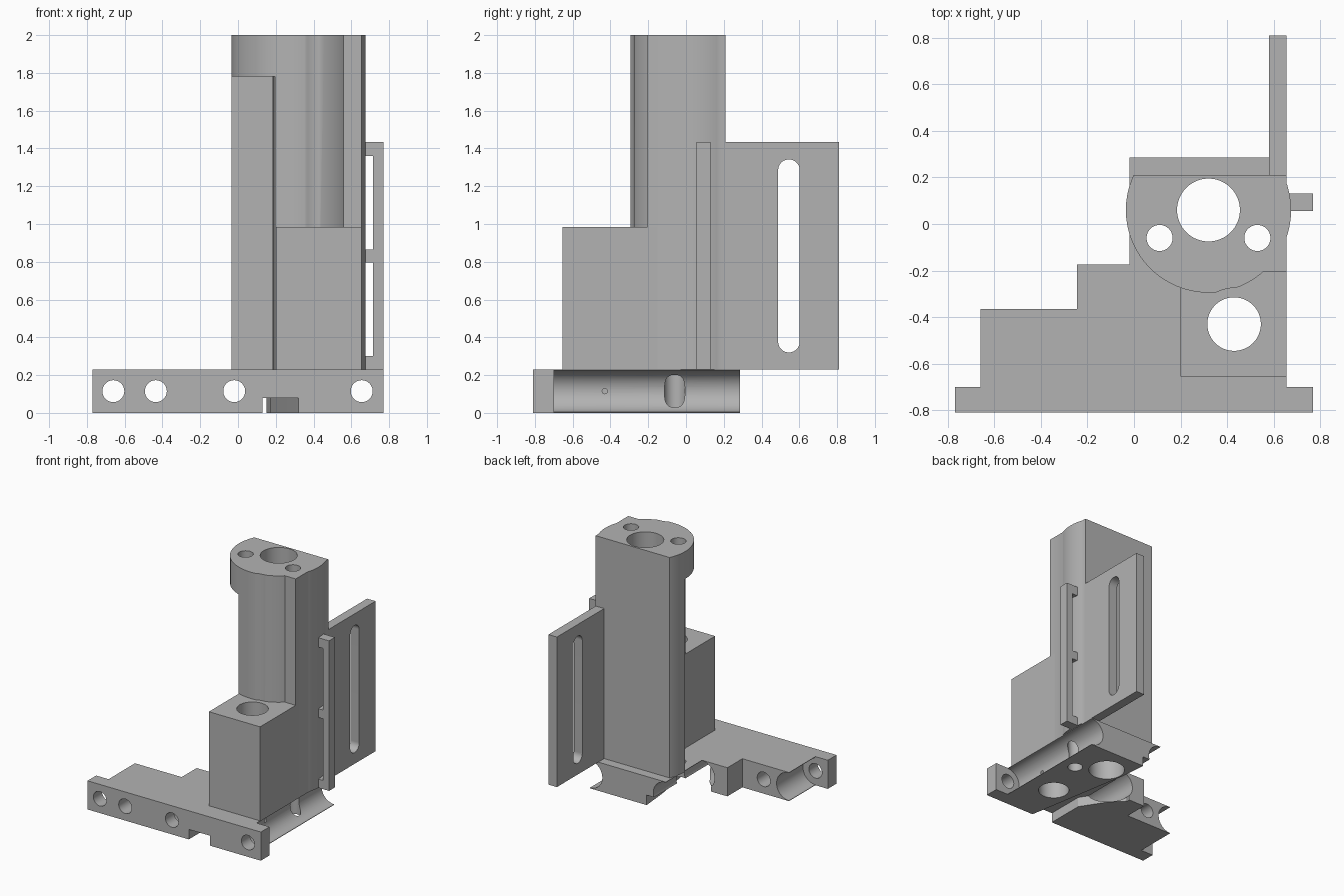
import bpy, bmesh, math
from mathutils import Matrix

if "Cube" in bpy.data.objects:
    bpy.data.objects.remove(bpy.data.objects["Cube"], do_unlink=True)

grey = bpy.data.materials.new("plain grey")
grey.use_nodes = True
grey.diffuse_color = (0.45, 0.45, 0.45, 1)
grey.node_tree.nodes["Principled BSDF"].inputs["Base Color"].default_value = (0.45, 0.45, 0.45, 1)


def finish(name, bm):
    bmesh.ops.recalc_face_normals(bm, faces=bm.faces)
    mesh = bpy.data.meshes.new(name)
    bm.to_mesh(mesh)
    bm.free()
    mesh.materials.append(grey)
    ob = bpy.data.objects.new(name, mesh)
    bpy.context.collection.objects.link(ob)
    return ob


def prism(name, outline, z0, z1):
    """Outline in x, y pulled up from z0 to z1."""
    bm = bmesh.new()
    face = bm.faces.new([bm.verts.new((x, y, z0)) for x, y in outline])
    top = bmesh.ops.extrude_face_region(bm, geom=[face])["geom"]
    bmesh.ops.translate(bm, vec=(0, 0, z1 - z0),
                        verts=[v for v in top if isinstance(v, bmesh.types.BMVert)])
    return finish(name, bm)


def box(name, x0, x1, y0, y1, z0, z1):
    return prism(name, [(x0, y0), (x1, y0), (x1, y1), (x0, y1)], z0, z1)


def rod(name, r, a, b, axis):
    """Cylinder along an axis from point a for length b."""
    bm = bmesh.new()
    bmesh.ops.create_cone(bm, cap_ends=True, segments=64, radius1=r, radius2=r, depth=b)
    turn = {"x": Matrix.Rotation(math.pi / 2, 4, "Y"),
            "y": Matrix.Rotation(-math.pi / 2, 4, "X"), "z": Matrix()}[axis]
    bmesh.ops.transform(bm, matrix=Matrix.Translation(a) @ turn @ Matrix.Translation((0, 0, b / 2)),
                        verts=bm.verts)
    return finish(name, bm)


def combine(ob, others, operation="DIFFERENCE"):
    for other in others:
        mod = ob.modifiers.new("combine", "BOOLEAN")
        mod.operation, mod.solver, mod.object = operation, "EXACT", other
        bpy.context.view_layer.objects.active = ob
        bpy.ops.object.modifier_apply(modifier=mod.name)
        bpy.data.objects.remove(other, do_unlink=True)


def shafts():
    """Upright holes shared by the base, block and tower."""
    holes = [(0.32, 0.06, 0.135), (0.43, -0.43, 0.115), (0.11, -0.06, 0.056), (0.53, -0.06, 0.056)]
    return [rod("shaft", r, (x, y, -0.5), 3, "z") for x, y, r in holes]


# Stepped base plate with the wide front bar
base = prism("base", [(-0.77, -0.81), (0.77, -0.81), (0.77, -0.7), (0.655, -0.7), (0.655, 0.285),
                      (-0.02, 0.285), (-0.02, -0.175), (-0.245, -0.175), (-0.245, -0.365),
                      (-0.66, -0.365), (-0.66, -0.7), (-0.77, -0.7)], 0, 0.23)
rods = [rod("groove", 0.111, (x, -0.7, 0.115), 1.2, "y") for x in (-0.66, -0.02, 0.655)]
rods += [rod("bar_hole", 0.058, (x, -1, 0.115), 0.8, "y") for x in (-0.66, -0.435, -0.02, 0.655)]
channel = prism("channel", [(0.32, -0.9), (0.32, -0.81), (0.17, 0.06), (0.14, 0.4), (-0.1, 0.4),
                            (-0.1, -0.2), (0.0, -0.3), (0.13, -0.5), (0.13, -0.9)], -0.1, 0.08)
combine(base, rods + [channel] + shafts())

# Block with the round well
block = box("front_block", 0.2, 0.655, -0.655, -0.15, 0.23, 0.985)
combine(block, shafts())

# Tower: round front, flat back and square right side
tower = rod("tower", 0.355, (0.32, 0.06, 0.23), 1.77, "z")
combine(tower, [box("back_trim", -1, 1, 0.21, 1, 0, 3)])
combine(tower, [box("square_side", 0.4, 0.655, -0.203, 0.21, 0.23, 2)], "UNION")
relief = prism("relief", [(-0.3, -0.5), (0.2, -0.5), (0.19, 0.06), (-0.3, 0.06)], 0, 1.78)
combine(tower, [relief, rod("clearance", 0.155, (0.43, -0.43, 0.985), 2, "z")] + shafts())

# Slotted plate at the back
plate = box("slotted_plate", 0.58, 0.655, 0.2, 0.81, 0.23, 1.435)
combine(plate, [box("slot", 0.4, 0.9, 0.488, 0.602, 0.377, 1.285)]
        + [rod("slot_end", 0.057, (0.4, 0.545, z), 0.5, "x") for z in (0.377, 1.285)])

# Side rail with two windows
rail = box("side_rail", 0.65, 0.77, 0.055, 0.13, 0.23, 1.435)
combine(rail, [box("window", 0.655, 0.715, -0.1, 0.3, z, z + 0.495) for z in (0.3, 0.865)])

for ob in (base, block, tower, plate, rail):
    bpy.ops.object.select_all(action="DESELECT")
    ob.select_set(True)
    bpy.context.view_layer.objects.active = ob
    bpy.ops.object.shade_smooth_by_angle(angle=math.radians(30))
